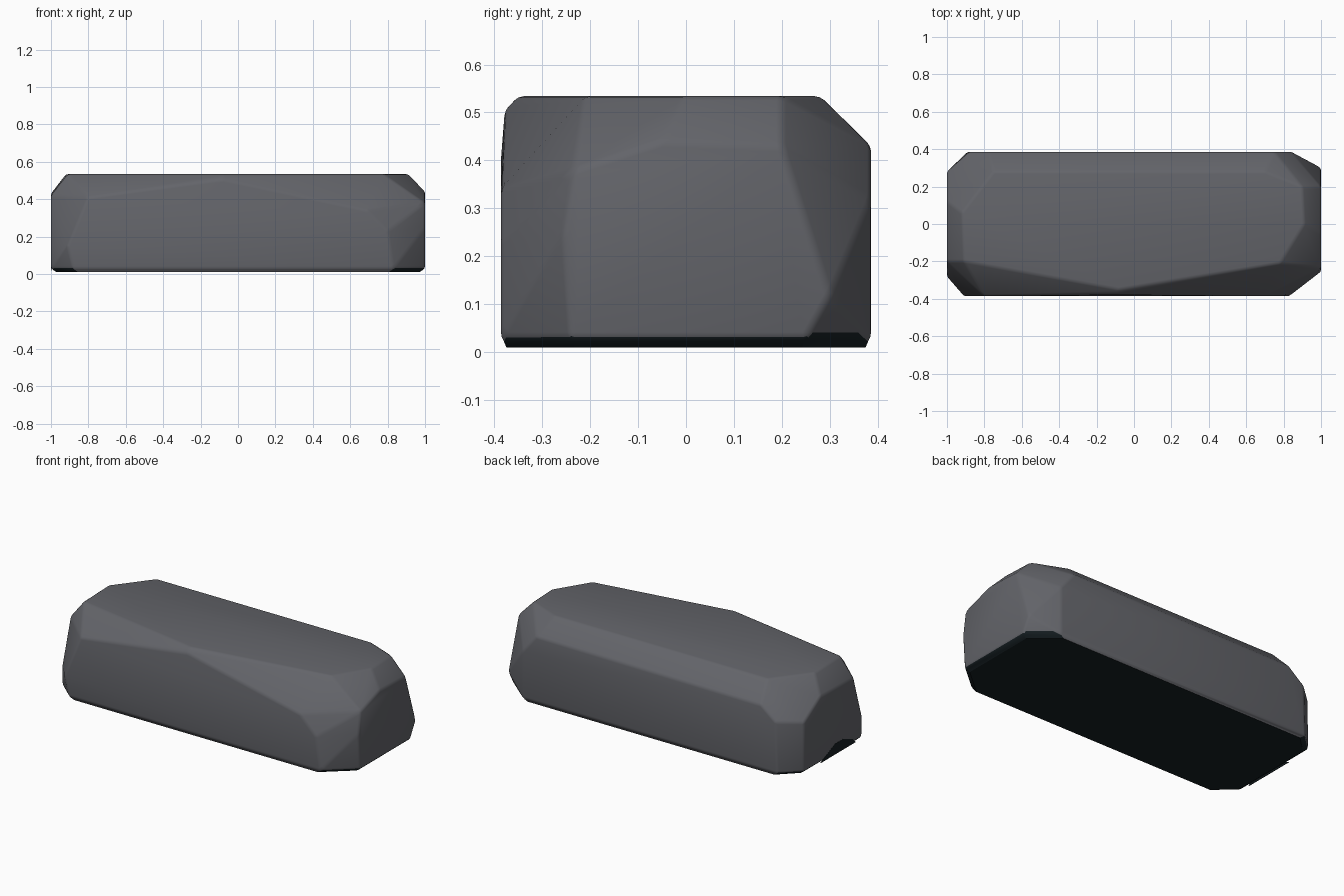
import bpy
import bmesh
from mathutils import Vector

default_cube = bpy.data.objects.get("Cube")
if default_cube:
    bpy.data.objects.remove(default_cube, do_unlink=True)

HALF_LENGTH, HALF_DEPTH, HEIGHT = 1.0, 0.386, 0.534


def make_material(name, colour):
    material = bpy.data.materials.new(name)
    material.use_nodes = True
    rgba = (*colour, 1.0)
    material.diffuse_color = rgba
    shader = material.node_tree.nodes["Principled BSDF"]
    shader.inputs["Base Color"].default_value = rgba
    shader.inputs["Roughness"].default_value = 0.9
    return material


stone_grey = make_material("stone grey", (0.125, 0.128, 0.143))
underside_black = make_material("underside black", (0.008, 0.014, 0.017))


def add_object(name, bm, materials):
    mesh = bpy.data.meshes.new(name)
    bm.to_mesh(mesh)
    bm.free()
    for material in materials:
        mesh.materials.append(material)
    obj = bpy.data.objects.new(name, mesh)
    bpy.context.collection.objects.link(obj)
    return obj


# Outlines of the worn flat facets on each side of the stone
front_facet = [(-0.88, 0.03), (-0.91, 0.15), (-0.8, 0.41),
               (0.69, 0.34), (0.8, 0.23), (0.83, 0.03)]
back_facet = [(-0.89, 0.03), (-0.88, 0.34), (-0.78, 0.42),
              (0.75, 0.43), (0.84, 0.32), (0.84, 0.03)]
left_facet = [(-0.24, 0.03), (-0.255, 0.25), (-0.235, 0.38), (-0.05, 0.44),
              (0.2, 0.43), (0.3, 0.12), (0.25, 0.03)]
right_facet = [(-0.28, 0.03), (-0.28, 0.15), (-0.2, 0.42),
               (0.12, 0.43), (0.28, 0.33), (0.28, 0.03)]
top_facet = [(-0.91, -0.2), (-0.5, -0.265), (-0.08, -0.35), (0.78, -0.21),
             (0.91, 0.0), (0.9, 0.2), (0.7, 0.28), (-0.75, 0.28), (-0.92, 0.06)]
ridge_peak = Vector((-0.08, -0.378, 0.505))

points = [ridge_peak]
points += [Vector((x, -HALF_DEPTH, z)) for x, z in front_facet]
points += [Vector((x, HALF_DEPTH, z)) for x, z in back_facet]
points += [Vector((HALF_LENGTH, y, z)) for y, z in left_facet]
points += [Vector((-HALF_LENGTH, y, z)) for y, z in right_facet]
points += [Vector((x, y, HEIGHT)) for x, y in top_facet]

# Underside: the lowest rim stepped inward, then a slightly raised belly
rim = [p for p in points if p.z < 0.04]
for shrink, level in ((0.97, 0.01), (0.55, 0.0)):
    points += [Vector((p.x * shrink, p.y * shrink, level)) for p in rim]

# Stone body wrapped around the facets
bm = bmesh.new()
for point in points:
    bm.verts.new(point)
hull = bmesh.ops.convex_hull(bm, input=bm.verts)
loose = set(hull["geom_interior"]) | set(hull["geom_unused"])
bmesh.ops.delete(bm, geom=[g for g in loose if isinstance(g, bmesh.types.BMVert)],
                 context="VERTS")
bmesh.ops.dissolve_limit(bm, angle_limit=0.06, verts=bm.verts, edges=bm.edges)
bmesh.ops.recalc_face_normals(bm, faces=bm.faces)

# Softened edges
sharp = [e for e in bm.edges if e.calc_face_angle(0) > 0.2
         and min(v.co.z for v in e.verts) > 0.02]
bmesh.ops.bevel(bm, geom=sharp, offset=0.012, segments=2, profile=0.5,
                affect="EDGES", clamp_overlap=True)
bmesh.ops.recalc_face_normals(bm, faces=bm.faces)

# Dark colour on everything that faces the ground
for face in bm.faces:
    face.material_index = 1 if face.normal.z < -0.5 else 0
stone = add_object("stone_body", bm, [stone_grey, underside_black])

# Dark patch creeping up the right end
bm = bmesh.new()
patch_outline = [(0.12, 0.02), (0.06, 0.05), (-0.02, 0.085),
                 (-0.1, 0.085), (-0.19, 0.05), (-0.22, 0.02)]
patch = bm.faces.new([bm.verts.new((-HALF_LENGTH - 0.001, y, z))
                      for y, z in patch_outline])
raised = bmesh.ops.extrude_face_region(bm, geom=[patch])
for item in raised["geom"]:
    if isinstance(item, bmesh.types.BMVert):
        item.co.x += 0.004
bmesh.ops.recalc_face_normals(bm, faces=bm.faces)
add_object("end_patch", bm, [underside_black])

# Smooth shading with the crisp edges kept
bpy.ops.object.select_all(action="DESELECT")
stone.select_set(True)
bpy.context.view_layer.objects.active = stone
bpy.ops.object.shade_smooth_by_angle(angle=0.5)
